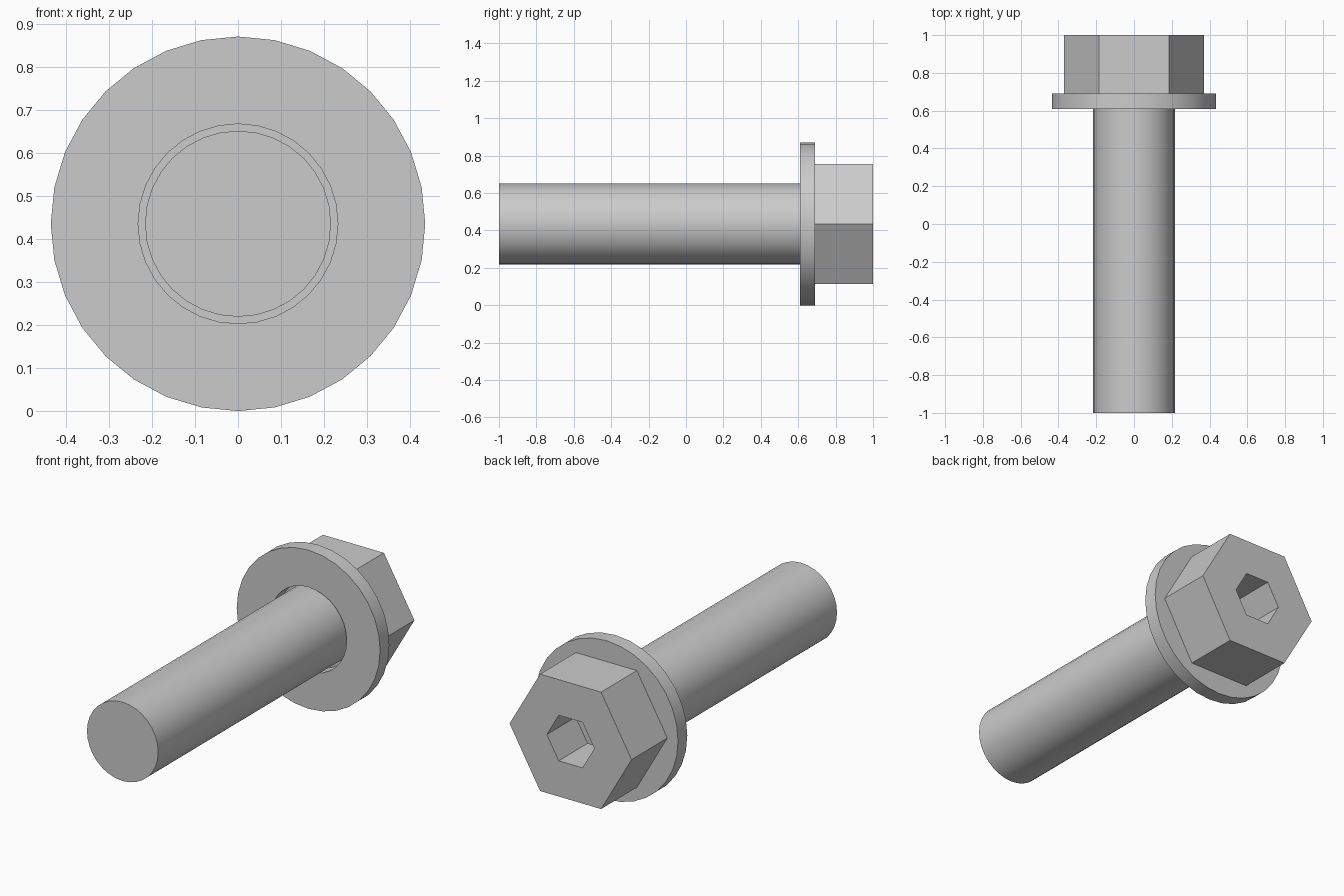
import bpy, bmesh, math

cube = bpy.data.objects.get("Cube")
if cube:
    bpy.data.objects.remove(cube, do_unlink=True)

AXIS_Z = 0.435   # height of the bolt axis

steel = bpy.data.materials.new("steel grey")
steel.use_nodes = True
steel.diffuse_color = (0.6, 0.6, 0.6, 1)
steel.node_tree.nodes["Principled BSDF"].inputs["Base Color"].default_value = (0.6, 0.6, 0.6, 1)


def turned(name, profile, sides, hollow=False):
    """Sweep (radius, y) points around the bolt axis; hollow joins last to first, else ends are capped."""
    bm = bmesh.new()
    rings = []
    for radius, y in profile:
        ring = []
        for i in range(sides):
            a = 2 * math.pi * i / sides
            ring.append(bm.verts.new((radius * math.cos(a), y, AXIS_Z + radius * math.sin(a))))
        rings.append(ring)
    pairs = list(zip(rings, rings[1:]))
    if hollow:
        pairs.append((rings[-1], rings[0]))
    else:
        bm.faces.new(rings[0])
        bm.faces.new(rings[-1])
    for a, b in pairs:
        for i in range(sides):
            j = (i + 1) % sides
            bm.faces.new((a[i], a[j], b[j], b[i]))
    bmesh.ops.recalc_face_normals(bm, faces=bm.faces)
    mesh = bpy.data.meshes.new(name)
    bm.to_mesh(mesh)
    bm.free()
    mesh.materials.append(steel)
    obj = bpy.data.objects.new(name, mesh)
    bpy.context.collection.objects.link(obj)
    bpy.ops.object.select_all(action='DESELECT')
    obj.select_set(True)
    bpy.context.view_layer.objects.active = obj
    bpy.ops.object.shade_smooth_by_angle(angle=math.radians(30))
    return obj


# Plain round shank, running up to the underside of the head
turned("shank", [(0.216, -1.0), (0.216, 0.69)], 32)

# Loose washer with a small gap around the shank
turned("washer", [(0.232, 0.61), (0.435, 0.61), (0.435, 0.69), (0.232, 0.69)], 32, hollow=True)

# Hexagonal head with a hexagonal key socket sunk into its end
turned("hex_head", [(0.37, 0.69), (0.37, 1.0), (0.144, 1.0), (0.144, 0.75)], 6)
